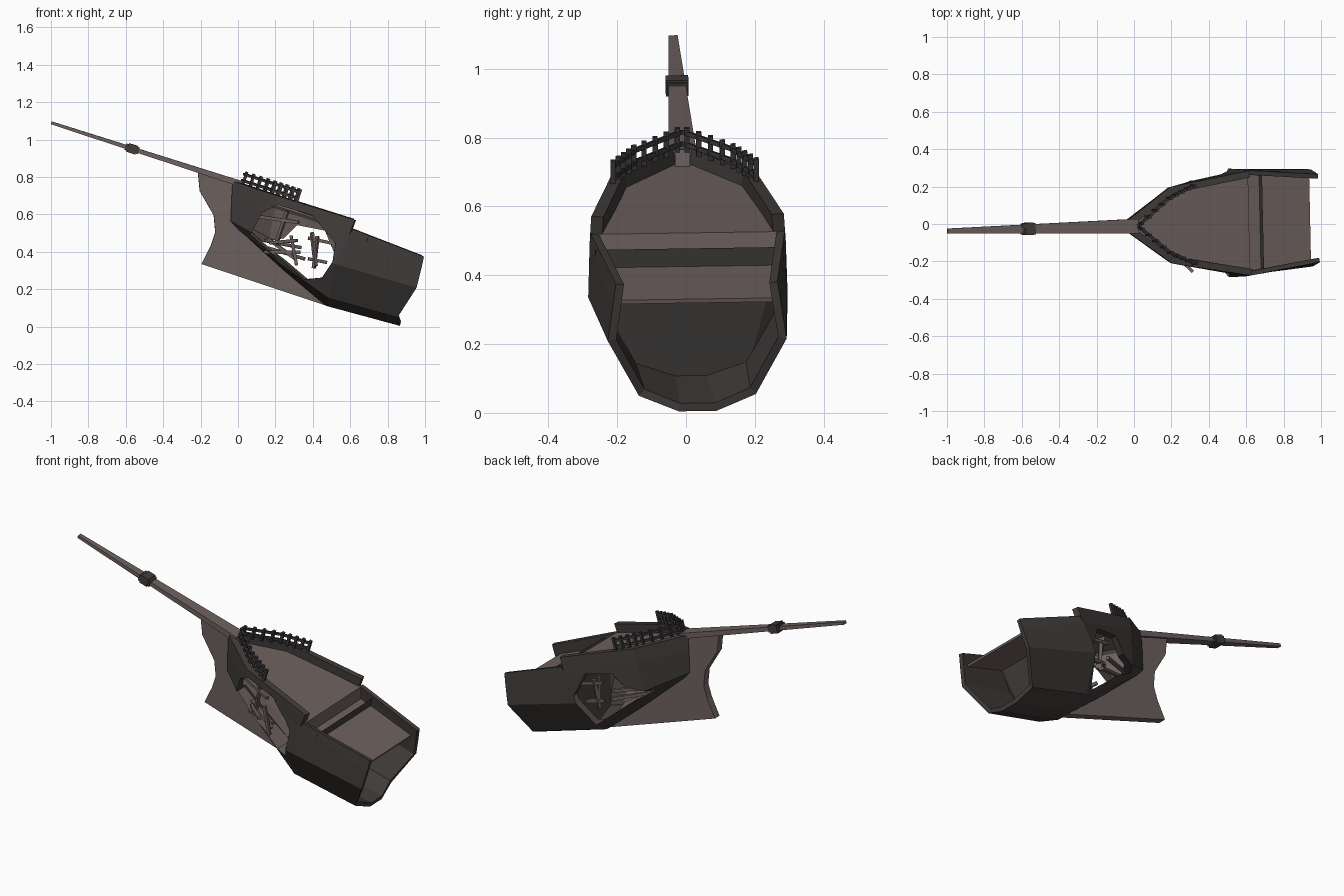
import bpy, bmesh
from mathutils import Vector, Matrix

cube = bpy.data.objects.get("Cube")
if cube:
    bpy.data.objects.remove(cube, do_unlink=True)


def material(name, rgb):
    m = bpy.data.materials.new(name)
    m.use_nodes = True
    m.diffuse_color = (*rgb, 1)
    m.node_tree.nodes["Principled BSDF"].inputs["Base Color"].default_value = (*rgb, 1)
    return m


DARK = material("dark_hull_wood", (0.052, 0.046, 0.043))
BROWN = material("weathered_brown_wood", (0.155, 0.121, 0.116))
RAILING = material("railing_wood", (0.041, 0.037, 0.037))
parts = []


def finish(name, bm, *mats, recalc=True):
    if recalc:
        bmesh.ops.recalc_face_normals(bm, faces=bm.faces)
    me = bpy.data.meshes.new(name)
    bm.to_mesh(me)
    bm.free()
    ob = bpy.data.objects.new(name, me)
    bpy.context.collection.objects.link(ob)
    for m in mats:
        me.materials.append(m)
    parts.append(ob)
    return ob


def add_beam(bm, a, b, wide, tall, wide2=None, tall2=None):
    """Square beam from a to b, optionally tapered."""
    a, b = Vector(a), Vector(b)
    d = (b - a).normalized()
    side = d.cross(Vector((0, 0, 1)))
    side = side.normalized() if side.length > 0.01 else Vector((0, 1, 0))
    up = side.cross(d)
    rings = []
    for p, w, t in ((a, wide, tall), (b, wide2 or wide, tall2 or tall)):
        rings.append([bm.verts.new(p + side * w * s / 2 + up * t * u / 2)
                      for s, u in ((-1, -1), (1, -1), (1, 1), (-1, 1))])
    for k in range(4):
        n = (k + 1) % 4
        bm.faces.new((rings[0][k], rings[0][n], rings[1][n], rings[1][k]))
    bm.faces.new(rings[0][::-1])
    bm.faces.new(rings[1])


def prism(bm, outline, y0, y1):
    """Extrude an x-z outline along y."""
    f = bm.faces.new([bm.verts.new((x, y0, z)) for x, z in outline])
    new = bmesh.ops.extrude_face_region(bm, geom=[f])["geom"]
    bmesh.ops.translate(bm, vec=(0, y1 - y0, 0),
                        verts=[v for v in new if isinstance(v, bmesh.types.BMVert)])


def section(half, sway=0):
    """Full cross-section, mirrored about y = sway."""
    return ([Vector((x, sway + y, z)) for x, y, z in half]
            + [Vector((x, sway - y, z)) for x, y, z in half[::-1]])


def loft(name, rings, thickness):
    """Open hull shell through cross-sections, thickened inward."""
    bm = bmesh.new()
    rings = [[bm.verts.new(p) for p in ring] for ring in rings]
    for r, q in zip(rings, rings[1:]):
        for j in range(len(r) - 1):
            bm.faces.new((r[j], q[j], q[j + 1], r[j + 1]))
    ob = finish(name, bm, DARK, BROWN, recalc=False)
    sol = ob.modifiers.new("thickness", "SOLIDIFY")
    sol.thickness, sol.offset, sol.use_even_offset = thickness, -1, True
    return ob


# Hull half sections: rail, deck level, chine, bilge, keel
SWAY = .016
stem = [(-.03, .034, .78), (-.035, .034, .69), (-.04, .032, .565), (0, .03, .52), (.02, .018, .505)]
bow = [(.20, .205, .705), (.185, .20, .63), (.15, .17, .46), (.22, .11, .34), (.24, .03, .305)]
mid = [(.62, .28, .575), (.59, .285, .50), (.51, .29, .34), (.48, .18, .155), (.47, .05, .112)]
mid_low = [(.61, .282, .525)] + mid[1:]
stern = [(.99, .235, .378), (.975, .245, .31), (.95, .26, .212), (.85, .17, .052), (.865, .055, .005)]

bow_hull = loft("bow_hull", [section(stem), section(bow), section(mid)], .036)
loft("stern_hull", [section(mid_low), section(stern, SWAY)], .024)

# Breaches torn through each side of the bow
breaches = {
    -1: [(.205, .655), (.39, .60), (.475, .50), (.515, .45), (.50, .35), (.445, .265),
         (.355, .255), (.17, .40), (.065, .495), (.125, .61)],
    1: [(.525, .38), (.47, .51), (.32, .54), (.25, .47), (.12, .45), (.25, .36), (.45, .19)],
}
cutters = []
for s, outline in breaches.items():
    bm = bmesh.new()
    prism(bm, outline, s * .028, s * .6)
    cutter = finish("breach_cutter", bm, DARK)
    cutter.hide_render = True
    parts.remove(cutter)
    cutters.append(cutter)
    cut = bow_hull.modifiers.new("breach", "BOOLEAN")
    cut.operation, cut.solver, cut.object = "DIFFERENCE", "EXACT", cutter
bpy.context.view_layer.update()
dg = bpy.context.evaluated_depsgraph_get()
baked = bpy.data.meshes.new_from_object(bow_hull.evaluated_get(dg))
bow_hull.modifiers.clear()
bow_hull.data = baked
for c in cutters:
    bpy.data.objects.remove(c, do_unlink=True)

# Hold lining: inward faces below the deck are brown
for f in baked.polygons:
    inward = f.normal.y * f.center.y < -.002 or f.normal.z > .3
    f.material_index = int(inward and f.center.z < .68 - .32 * f.center.x)

# Bulkhead closing the hold
bm = bmesh.new()
bm.faces.new([bm.verts.new((p.x + .1, p.y * .95, p.z - .022)) for p in section(mid[1:])])
bmesh.ops.triangulate(bm, faces=bm.faces)
finish("bulkhead", bm, DARK)

# Decks with the riser between them
bm = bmesh.new()
levels = [(.0, .02, .72, 0), (.195, .18, .655, 0), (.61, .264, .52, 0),
          (.605, .27, .445, 0), (.94, .237, .325, SWAY)]
rows = [[bm.verts.new((x, c + s * y, z)) for s in (1, -1)] for x, y, z, c in levels]
for a, b in zip(rows, rows[1:]):
    bm.faces.new((a[0], a[1], b[1], b[0]))
deck = finish("decks", bm, BROWN)
sol = deck.modifiers.new("thickness", "SOLIDIFY")
sol.thickness, sol.offset = .012, 0

# Keel and cutwater
bm = bmesh.new()
prism(bm, [(-.215, .83), (-.205, .725), (-.13, .595), (-.122, .505), (-.145, .435), (-.195, .335),
           (.47, .113), (.49, .14), (.18, .39), (.03, .53), (.03, .765)], -.022, .022)
finish("keel_and_cutwater", bm, BROWN)

# Bowsprit and its dark collar
bm = bmesh.new()
add_beam(bm, (.02, 0, .762), (-.998, 0, 1.09), .078, .032, .026, .016)
finish("bowsprit", bm, BROWN)
bm = bmesh.new()
for a, b, w, t in ((-.531, -.601, .060, .036), (-.543, -.589, .066, .048)):
    add_beam(bm, (a, 0, .951 - .322 * (a + .566)), (b, 0, .951 - .322 * (b + .566)), w, t)
finish("bowsprit_collar", bm, DARK)

# Bow railings: two bars and evenly spaced posts on each side
path = [Vector((.015, .004, 0)), Vector((.175, .142, 0)), Vector((.31, .208, 0))]
lean = Vector((.3, 0, .95))


def rail_point(t, s, height):
    k = min(int(t * 2), 1)
    p = path[k].lerp(path[k + 1], t * 2 - k)
    return Vector((p.x, p.y * s, .78 - .32 * (p.x + .03))) + lean * height


for s, label in ((1, "left"), (-1, "right")):
    bm = bmesh.new()
    for h in (.018, .053):
        for t in (0, .5):
            add_beam(bm, rail_point(t, s, h), rail_point(t + .5, s, h), .013, .013)
    for i in range(9):
        t = (i + .3) / 8.3
        add_beam(bm, rail_point(t, s, -.004), rail_point(t, s, .07), .015, .015)
    finish(label + "_bow_railing", bm, RAILING)

# Broken frames hanging in the hold
bm = bmesh.new()
for a, b in (((.11, -.09, .59), (.32, -.19, .56)), ((.26, -.16, .62), (.20, -.12, .44)),
             ((.17, -.12, .45), (.31, -.255, .465)), ((.14, -.09, .40), (.33, -.15, .40)),
             ((.28, -.16, .49), (.31, -.16, .33)), ((.16, -.10, .47), (.31, -.14, .36)),
             ((.40, .23, .50), (.42, .20, .32)), ((.43, .24, .48), (.41, .21, .31)),
             ((.38, .23, .47), (.52, .25, .44)), ((.38, .21, .36), (.48, .23, .34)),
             ((.14, .09, .46), (.34, .19, .42)), ((.16, .09, .42), (.36, .17, .36))):
    add_beam(bm, a, b, .017, .017)
finish("broken_frames", bm, BROWN)

# The wreck lies slightly rolled and yawed
pose = (Matrix.Translation((0, -.006, 0)) @ Matrix.Rotation(.021, 4, "Z")
        @ Matrix.Translation((0, 0, .4)) @ Matrix.Rotation(.015, 4, "X")
        @ Matrix.Translation((0, 0, -.4)))
for ob in parts:
    ob.data.transform(pose)
